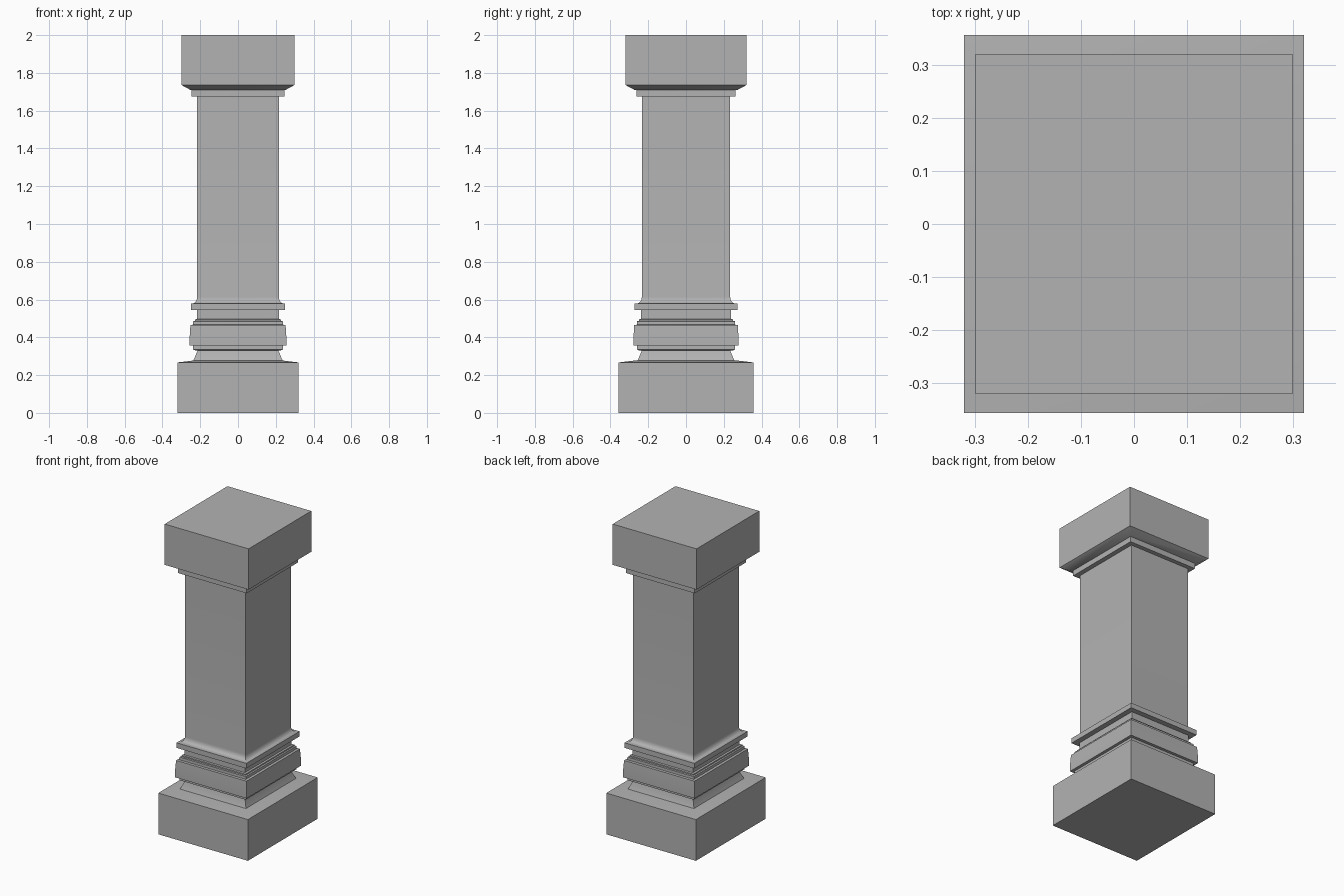
import bpy
import bmesh
import math

cube = bpy.data.objects.get("Cube")
if cube:
    bpy.data.objects.remove(cube, do_unlink=True)

stone = bpy.data.materials.new("grey_stone")
stone.use_nodes = True
stone.diffuse_color = (0.45, 0.45, 0.45, 1)
stone.node_tree.nodes["Principled BSDF"].inputs["Base Color"].default_value = (0.45, 0.45, 0.45, 1)


def stack(name, profile, depth_extra):
    """Loft rectangular rings; profile holds (half width, height) pairs."""
    bm = bmesh.new()
    rings = []
    for hx, z in profile:
        hy = hx + depth_extra
        corners = ((-hx, -hy), (hx, -hy), (hx, hy), (-hx, hy))
        rings.append([bm.verts.new((x, y, z)) for x, y in corners])
    for low, high in zip(rings, rings[1:]):
        for i in range(4):
            j = (i + 1) % 4
            bm.faces.new((low[i], low[j], high[j], high[i]))
    bm.faces.new(rings[0][::-1])
    bm.faces.new(rings[-1])
    mesh = bpy.data.meshes.new(name)
    bm.to_mesh(mesh)
    bm.free()
    mesh.materials.append(stone)
    obj = bpy.data.objects.new(name, mesh)
    bpy.context.collection.objects.link(obj)
    bpy.ops.object.select_all(action='DESELECT')
    obj.select_set(True)
    bpy.context.view_layer.objects.active = obj
    bpy.ops.object.shade_smooth_by_angle(angle=math.radians(30))
    return obj


# Square block at the foot, with a barely sloping top
stack("plinth", [(0.321, 0), (0.321, 0.267), (0.237, 0.277)], 0.036)

# Flared skirt between plinth and mouldings
stack("skirt", [(0.237, 0.275), (0.214, 0.33), (0.214, 0.34)], 0.02)

# Stepped base mouldings
stack("base_moulding", [
    (0.225, 0.33), (0.237, 0.335), (0.237, 0.356),
    (0.256, 0.356), (0.256, 0.40), (0.252, 0.465),
    (0.237, 0.467), (0.237, 0.485), (0.228, 0.487), (0.228, 0.495),
    (0.216, 0.497), (0.216, 0.546), (0.25, 0.546), (0.25, 0.579),
], 0.022)

# Shaft with a curved foot sweeping out to the moulding
foot = [(0.216 + 0.026 * (1 - math.sin(a)), 0.579 + 0.035 * (1 - math.cos(a)))
        for a in (math.radians(15 * i) for i in range(7))]
stack("shaft", foot + [(0.216, 1.69)], 0.018)

# Collar and heavy top block with a chamfered underside
stack("collar", [(0.246, 1.675), (0.246, 1.715)], 0.016)
stack("capital_block", [(0.252, 1.71), (0.3, 1.736), (0.3, 2)], 0.021)
